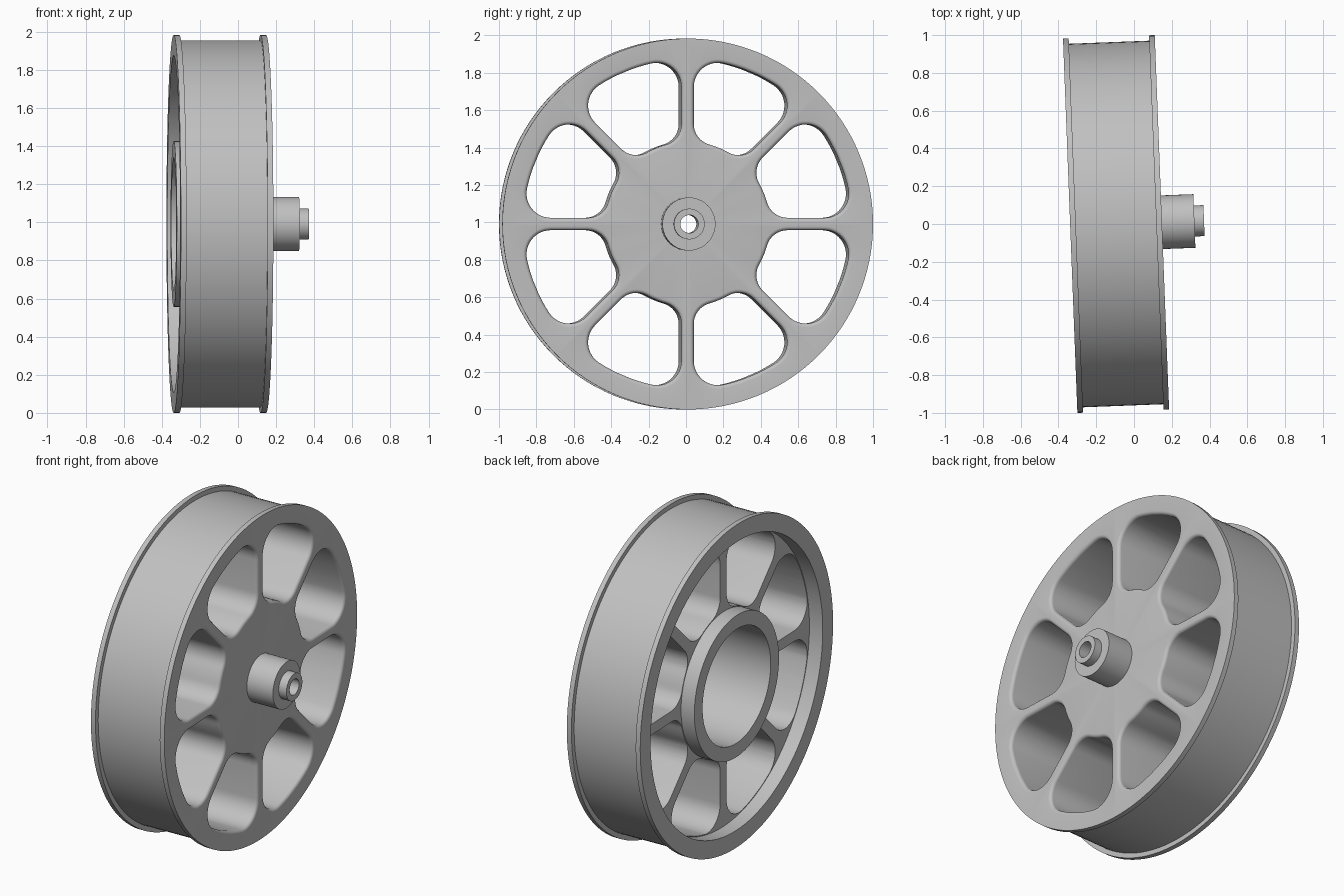
import bpy, bmesh, math
from mathutils import Matrix, Vector

cube = bpy.data.objects.get("Cube")
if cube:
    bpy.data.objects.remove(cube, do_unlink=True)

# Placement of the slightly turned wheel
PLACE = Matrix.Translation((-0.095, 0, 0.9915)) @ Matrix.Rotation(math.radians(2.2), 4, 'Z')
HALF = 0.243          # half the wheel width
BORE = 0.048          # axle hole radius
FILLET = 0.02         # rounded front edge of each pocket

metal = bpy.data.materials.new("light grey metal")
metal.use_nodes = True
grey = (0.53, 0.53, 0.53, 1)
metal.diffuse_color = grey
metal.node_tree.nodes["Principled BSDF"].inputs["Base Color"].default_value = grey


def make_object(name, bm):
    bmesh.ops.recalc_face_normals(bm, faces=bm.faces)
    mesh = bpy.data.meshes.new(name)
    bm.to_mesh(mesh)
    bm.free()
    mesh.materials.append(metal)
    obj = bpy.data.objects.new(name, mesh)
    bpy.context.collection.objects.link(obj)
    obj.matrix_world = PLACE
    return obj


def bridge(bm, rings, closed):
    """Join successive vertex rings with quads."""
    n = len(rings[0])
    pairs = list(zip(rings, rings[1:])) + ([(rings[-1], rings[0])] if closed else [])
    for a, b in pairs:
        for i in range(n):
            j = (i + 1) % n
            bm.faces.new((a[i], a[j], b[j], b[i]))


def lathe(name, profile, steps):
    """Turn a closed (x, radius) profile around the x axis."""
    bm = bmesh.new()
    rings = []
    for k in range(steps):
        a = 2 * math.pi * k / steps
        rings.append([bm.verts.new((x, r * math.cos(a), r * math.sin(a))) for x, r in profile])
    bridge(bm, rings, True)
    return make_object(name, bm)


def pocket_outline(grow):
    """Rounded wedge between two spokes, first spoke along +u."""
    half_spoke, inner, outer = 0.033, 0.44, 0.88
    r_in, r_out = 0.115, 0.13
    ci = Vector((math.sqrt((inner + r_in) ** 2 - (half_spoke + r_in) ** 2), half_spoke + r_in))
    co = Vector((math.sqrt((outer - r_out) ** 2 - (half_spoke + r_out) ** 2), half_spoke + r_out))
    ai, ao = math.atan2(ci.y, ci.x), math.atan2(co.y, co.x)
    mid = math.pi / 8
    pts = []

    def arc(c, r, a, b, n):
        for k in range(n + 1):
            t = a + (b - a) * k / n
            pts.append(Vector((c.x + r * math.cos(t), c.y + r * math.sin(t))))

    arc(ci, r_in + grow, math.pi + ai, 1.5 * math.pi, 10)
    arc(co, r_out + grow, -math.pi / 2, ao, 12)
    for k in range(1, 4):
        t = ao + (mid - ao) * k / 4
        pts.append(Vector((math.cos(t), math.sin(t))) * (outer + grow))
    # Mirror across the middle of the wedge
    c, s = math.cos(2 * mid), math.sin(2 * mid)
    pts += [Vector((c * p.x + s * p.y, s * p.x - c * p.y)) for p in reversed(pts)]
    # Close along the ring wall
    end = math.pi / 4 - ai
    for k in range(1, 6):
        t = end + (ai - end) * k / 6
        pts.append(Vector((math.cos(t), math.sin(t))) * (inner - grow))
    return pts


# Wheel body: flanged rim, recessed spoke web, inner ring, deep bore
lip, rim_r, edge_r = 0.03, 0.963, 0.9915
wheel = lathe("wheel", [
    (HALF, BORE), (HALF, edge_r), (HALF - lip, edge_r), (HALF - lip, rim_r),
    (lip - HALF, rim_r), (lip - HALF, edge_r), (-HALF, edge_r), (-HALF, 0.885),
    (-0.155, 0.885), (-0.155, 0.435), (-HALF, 0.435), (-HALF, 0.35),
    (0.19, 0.35), (0.19, BORE)], 128)

# Cutter for the eight pockets, flared at the front for rounded edges
sections = [(-0.3, 0)]
for k in range(6):
    t = k / 5 * math.pi / 2
    sections.append((HALF - FILLET + FILLET * math.sin(t), FILLET * (1 - math.cos(t))))
sections.append((HALF + 0.03, FILLET))
bm = bmesh.new()
for i in range(8):
    turn = Matrix.Rotation(i * math.pi / 4, 4, 'X')
    rings = [[bm.verts.new(turn @ Vector((x, p.x, p.y))) for p in pocket_outline(g)]
             for x, g in sections]
    bridge(bm, rings, False)
    bm.faces.new(rings[0])
    bm.faces.new(rings[-1])
cutter = make_object("pocket_cutter", bm)
cutter.hide_render = True

cut = wheel.modifiers.new("pockets", 'BOOLEAN')
cut.operation = 'DIFFERENCE'
cut.solver = 'EXACT'
cut.object = cutter
bpy.context.view_layer.objects.active = wheel
bpy.ops.object.modifier_apply(modifier=cut.name)
bpy.data.objects.remove(cutter, do_unlink=True)

# Stepped hub with the axle hole
hub = lathe("hub", [(HALF - 0.01, BORE), (HALF - 0.01, 0.142), (0.415, 0.142),
                    (0.415, 0.082), (0.466, 0.082), (0.466, BORE)], 64)

for obj in (wheel, hub):
    bpy.ops.object.select_all(action='DESELECT')
    obj.select_set(True)
    bpy.context.view_layer.objects.active = obj
    bpy.ops.object.shade_smooth_by_angle(angle=math.radians(30))
